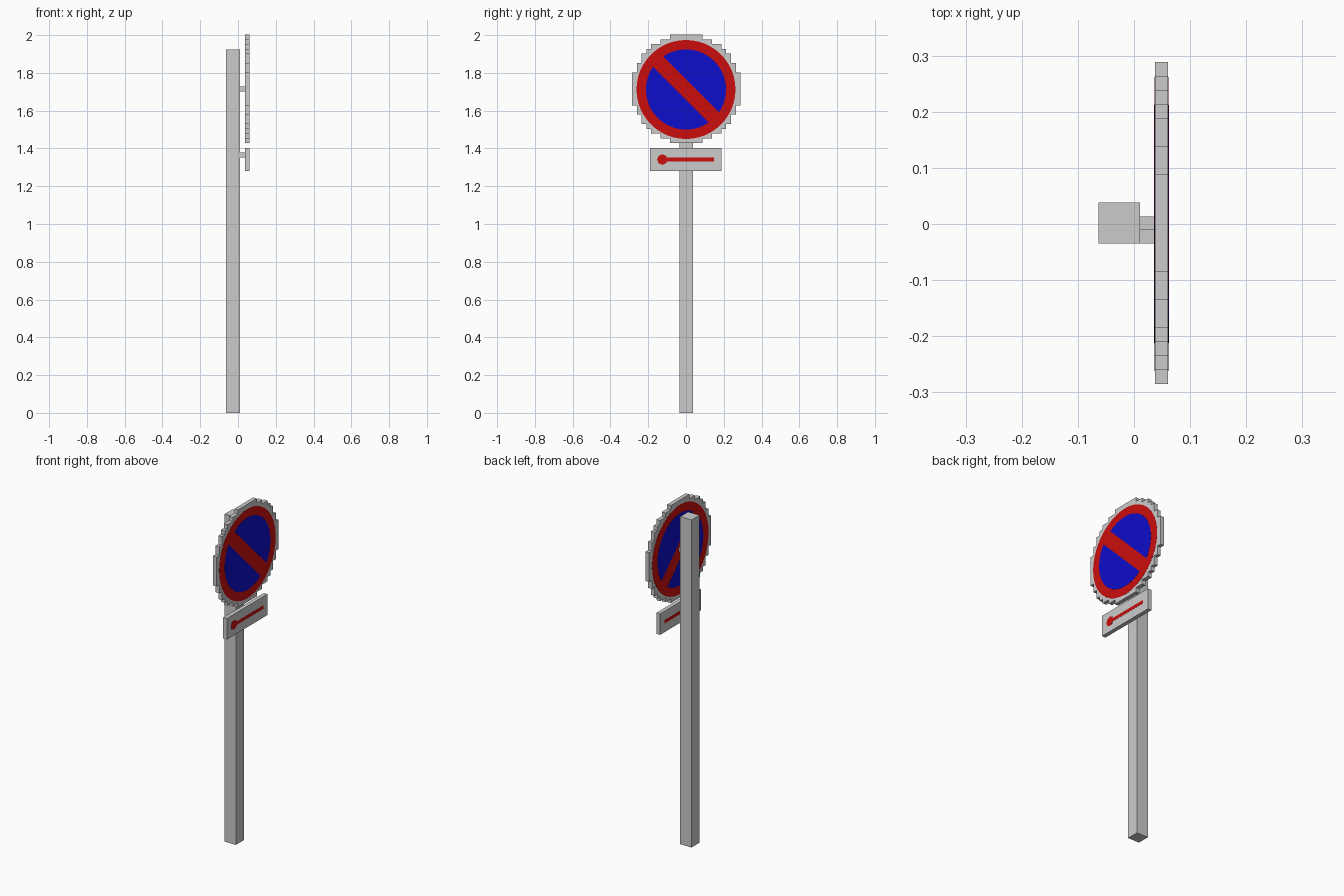
import bpy, bmesh, math

if "Cube" in bpy.data.objects:
    bpy.data.objects.remove(bpy.data.objects["Cube"])


def material(name, rgb):
    m = bpy.data.materials.new(name)
    m.diffuse_color = (*rgb, 1)
    m.use_nodes = True
    m.node_tree.nodes["Principled BSDF"].inputs["Base Color"].default_value = m.diffuse_color
    return m


GREY = material("light grey", (0.6, 0.6, 0.6))
RED = material("red", (0.6, 0.004, 0.004))
BLUE = material("blue", (0.004, 0.004, 0.6))


def prism(name, outline, x0, x1, mat):
    """Extrude a (y, z) outline along x."""
    bm = bmesh.new()
    face = bm.faces.new([bm.verts.new((x0, y, z)) for y, z in outline])
    new = bmesh.ops.extrude_face_region(bm, geom=[face])["geom"]
    bmesh.ops.translate(bm, vec=(x1 - x0, 0, 0),
                        verts=[v for v in new if isinstance(v, bmesh.types.BMVert)])
    bmesh.ops.recalc_face_normals(bm, faces=bm.faces)
    me = bpy.data.meshes.new(name)
    bm.to_mesh(me)
    bm.free()
    me.materials.append(mat)
    ob = bpy.data.objects.new(name, me)
    bpy.context.collection.objects.link(ob)
    return ob


def rect(y0, y1, z0, z1):
    return [(y0, z0), (y1, z0), (y1, z1), (y0, z1)]


def arc(cy, cz, r, a0, a1, n):
    return [(cy + r * math.cos(a0 + (a1 - a0) * i / n),
             cz + r * math.sin(a0 + (a1 - a0) * i / n)) for i in range(n + 1)]


BACK, FRONT = 0.037, 0.061      # sign panel faces
CY, CZ = 0.0015, 1.715          # round sign centre


def decal(name, outline, lift, mat):
    """Thin painted plate on both faces of a sign panel."""
    prism(name + "_front", outline, FRONT - 0.001, FRONT + lift, mat)
    prism(name + "_back", outline, BACK - lift, BACK + 0.001, mat)


# post and the two brackets
prism("post", rect(-0.035, 0.038, 0, 1.925), -0.063, 0.011, GREY)
prism("upper_bracket", rect(-0.010, 0.013, 1.702, 1.727), 0.011, BACK, GREY)
prism("lower_bracket", rect(-0.035, -0.010, 1.353, 1.378), 0.011, BACK, GREY)

# stepped round panel: one quadrant of the staircase, mirrored round
steps = [0.0865, 0.1365, 0.1865, 0.2115, 0.237, 0.262, 0.287]
quad = []
for i, w in enumerate(steps):
    h = steps[-1 - i]
    quad.append((w, h))
    if i + 1 < len(steps):
        quad.append((w, steps[-2 - i]))
ring = quad + [(y, -z) for y, z in reversed(quad)]
ring += [(-y, -z) for y, z in quad] + [(-y, z) for y, z in reversed(quad)]
prism("round_panel", [(CY + y, CZ + z) for y, z in ring], BACK, FRONT, GREY)

# red disc, with two blue segments leaving the rim and diagonal bar
PY, PZ = 0.0, 1.712
decal("red_disc", arc(PY, PZ, 0.262, 0, 2 * math.pi * 47 / 48, 47), 0.0006, RED)
R, HALF_BAR = 0.212, 0.039
a = math.acos(HALF_BAR / R)
for name, mid in (("upper", math.pi / 4), ("lower", math.pi * 5 / 4)):
    decal(name + "_blue_segment", arc(PY, PZ, R, mid - a, mid + a, 28), 0.0012, BLUE)

# lower plate with arrow
prism("arrow_plate", rect(-0.19, 0.187, 1.28, 1.403), BACK, FRONT, GREY)
decal("arrow_shaft", rect(-0.125, 0.147, 1.331, 1.351), 0.0006, RED)
decal("arrow_head", arc(-0.125, 1.341, 0.028, 0, 2 * math.pi * 7 / 8, 7), 0.0010, RED)
